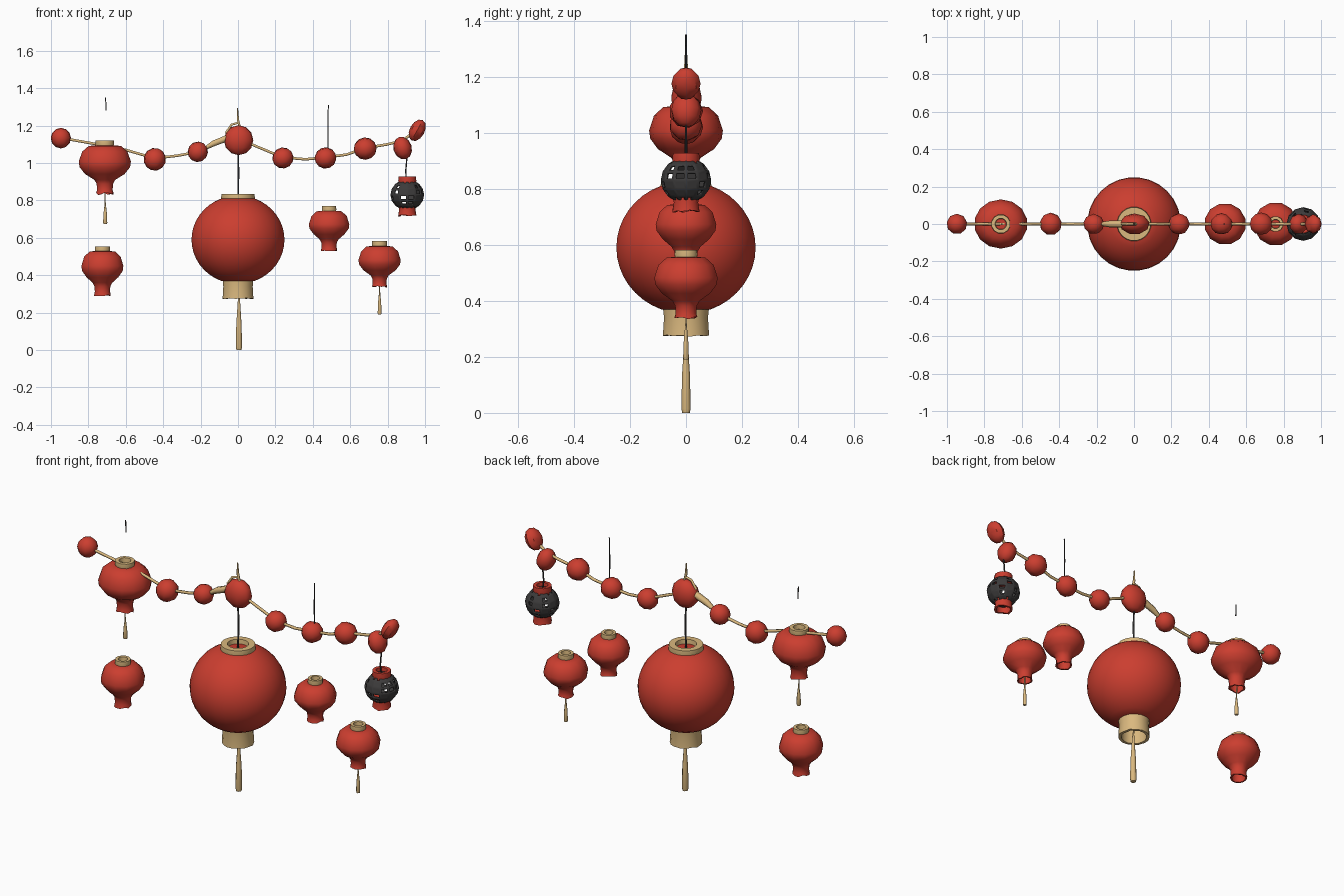
import bpy, bmesh, math, random
from mathutils import Vector

if "Cube" in bpy.data.objects:
    bpy.data.objects.remove(bpy.data.objects["Cube"])

random.seed(4)


def material(name, rgb):
    m = bpy.data.materials.new(name)
    m.diffuse_color = (*rgb, 1)
    m.use_nodes = True
    m.node_tree.nodes["Principled BSDF"].inputs["Base Color"].default_value = m.diffuse_color
    return m


RED = material("lantern red", (0.60, 0.048, 0.029))
GOLD = material("pale gold", (0.70, 0.48, 0.21))
DARK = material("charcoal", (0.045, 0.043, 0.043))


def finish(bm, name, mat, angle=50):
    me = bpy.data.meshes.new(name)
    bm.normal_update()
    bm.to_mesh(me)
    bm.free()
    me.materials.append(mat)
    ob = bpy.data.objects.new(name, me)
    bpy.context.collection.objects.link(ob)
    bpy.ops.object.select_all(action='DESELECT')
    ob.select_set(True)
    bpy.context.view_layer.objects.active = ob
    bpy.ops.object.shade_smooth_by_angle(angle=math.radians(angle))
    return ob


def lathe(name, profile, mat, x=0, sides=12, ragged=0.0):
    """Revolve (radius, z) points about the vertical line at x; ends are capped."""
    bm = bmesh.new()
    low = min(z for r, z in profile)
    wobble = [random.uniform(0, ragged) for _ in range(sides)]
    rings = []
    for r, z in profile:
        ring = []
        for i in range(sides):
            a = math.tau * (i + 0.5) / sides
            dz = wobble[i] if z < low + 0.002 else 0
            ring.append(bm.verts.new((x + r * math.cos(a), r * math.sin(a), z + dz)))
        rings.append(ring)
    for a, b in zip(rings, rings[1:]):
        for i in range(sides):
            j = (i + 1) % sides
            bm.faces.new((a[i], a[j], b[j], b[i]))
    bm.faces.new(rings[0])
    bm.faces.new(rings[-1])
    bmesh.ops.recalc_face_normals(bm, faces=bm.faces[:])
    return finish(bm, name, mat)


def cap(name, x, z0, z1, r, mat=GOLD, sides=12):
    # open collar: outer wall, rim, inner wall
    lathe(name, [(r * 0.95, z0), (r, z0 + 0.4 * (z1 - z0)), (r * 0.97, z1),
                 (r * 0.6, z1), (r * 0.55, z0 + 0.005)], mat, x, sides)


def tassel(name, x, z0, z1, r):
    h = z1 - z0
    lathe(name, [(r * 0.8, z0), (r, z0 + 0.05 * h), (r * 0.85, z0 + 0.45 * h),
                 (r * 0.45, z0 + 0.8 * h), (r * 0.25, z1)], GOLD, x, 8)


def strand(name, points, radius, mat, radii=None):
    cu = bpy.data.curves.new(name, 'CURVE')
    cu.dimensions = '3D'
    cu.bevel_depth = radius
    cu.bevel_resolution = 1
    cu.use_fill_caps = True
    sp = cu.splines.new('POLY')
    sp.points.add(len(points) - 1)
    for i, (x, z) in enumerate(points):
        sp.points[i].co = (x, 0, z, 1)
        sp.points[i].radius = radii[i] if radii else 1
    cu.materials.append(mat)
    ob = bpy.data.objects.new(name, cu)
    bpy.context.collection.objects.link(ob)


def bead(name, x, z, size, tilt=0):
    bm = bmesh.new()
    bmesh.ops.create_uvsphere(bm, u_segments=9, v_segments=6, radius=1)
    ob = finish(bm, name, RED, 40)
    ob.scale = size
    ob.location = (x, 0, z)
    ob.rotation_euler = (0, tilt, 0)
    return ob


def small_lantern(name, x, z0, z1, r, cap_r, neck_r, sides=12, depth=1.0):
    # z0 = bottom of neck, z1 = top of body
    h = z1 - z0
    prof = [(cap_r * 0.9, 1.0), (0.62 * r, 0.985), (0.87 * r, 0.87), (r, 0.67), (0.97 * r, 0.56),
            (0.76 * r, 0.42), (neck_r * 1.25, 0.30), (neck_r, 0.22), (neck_r * 0.95, 0.1),
            (neck_r * 1.05, 0.0), (neck_r * 0.85, 0.0), (neck_r * 0.8, 0.25)]
    ob = lathe(name + "_body", [(a, z0 + b * h) for a, b in prof], RED, x, sides, 0.012)
    ob.scale.y = depth
    cap(name + "_cap", x, z1 - 0.005, z1 + 0.025, cap_r)


# large centre lantern
CZ, A, B = 0.59, 0.25, 0.236
prof = []
for i in range(17):
    t = math.radians(69 - i * 138 / 16)
    prof.append((A * math.cos(t), CZ + B * math.sin(t)))
lathe("large_lantern_body", prof, RED, 0, 28)
cap("large_lantern_cap", 0, 0.79, 0.835, 0.092, sides=20)
lathe("large_lantern_collar", [(0.085, 0.385), (0.08, 0.34), (0.084, 0.272),
                               (0.068, 0.272), (0.066, 0.375)], GOLD, 0, 16, 0.008)
tassel("large_lantern_tassel", 0.005, 0.0, 0.30, 0.018)
strand("large_lantern_tassel_cord", [(0.004, 0.28), (0.0, 0.38)], 0.004, GOLD)
strand("large_lantern_cord", [(0, 0.78), (0.003, 0.95), (0, 1.08)], 0.005, DARK)

# small red lanterns
small_lantern("upper_left_lantern", -0.712, 0.83, 1.095, 0.143, 0.052, 0.045, 14, 0.92)
small_lantern("lower_left_lantern", -0.725, 0.288, 0.53, 0.116, 0.042, 0.044)
small_lantern("middle_right_lantern", 0.487, 0.528, 0.745, 0.112, 0.04, 0.043)
small_lantern("lower_right_lantern", 0.757, 0.332, 0.557, 0.117, 0.042, 0.04)
tassel("upper_left_tassel", -0.71, 0.675, 0.79, 0.012)
strand("upper_left_tassel_cord", [(-0.71, 0.78), (-0.715, 0.9)], 0.003, GOLD)
tassel("lower_right_tassel", 0.757, 0.19, 0.32, 0.011)
strand("lower_right_tassel_cord", [(0.757, 0.31), (0.757, 0.4)], 0.003, GOLD)

# pierced dark lantern with red caps
bm = bmesh.new()
bmesh.ops.create_uvsphere(bm, u_segments=12, v_segments=8, radius=0.09)
panels = [f for f in bm.faces if len(f.verts) == 4]
bmesh.ops.inset_individual(bm, faces=panels, thickness=0.011)
holes = [f for i, f in enumerate(panels) if i % 2 == 0]
bmesh.ops.delete(bm, geom=holes, context='FACES')
ob = finish(bm, "dark_lantern_body", DARK, 30)
ob.location = (0.905, 0, 0.83)
ob.scale.z = 0.92
mod = ob.modifiers.new("thickness", 'SOLIDIFY')
mod.thickness = 0.01
cap("dark_lantern_cap", 0.905, 0.888, 0.928, 0.05, RED)
lathe("dark_lantern_collar", [(0.048, 0.775), (0.045, 0.75), (0.05, 0.715),
                              (0.038, 0.715), (0.036, 0.77)], RED, 0.905, 12, 0.01)
strand("dark_lantern_cord", [(0.90, 0.89), (0.897, 0.96), (0.905, 1.05)], 0.004, DARK)

# garland rope and its thicker knot strands
strand("garland_rope", [(-0.95, 1.135), (-0.78, 1.105), (-0.6, 1.07), (-0.445, 1.025),
                        (-0.32, 1.04), (-0.215, 1.06), (-0.11, 1.11), (0, 1.13), (0.12, 1.08),
                        (0.24, 1.03), (0.36, 1.02), (0.47, 1.03), (0.58, 1.045), (0.68, 1.08),
                        (0.80, 1.10), (0.88, 1.12), (0.96, 1.18)], 0.008, GOLD)
strand("garland_knot", [(-0.19, 1.07), (-0.13, 1.105), (-0.04, 1.14)], 0.02, GOLD, [0.4, 0.9, 1])

# beads on the garland
for i, (x, z, r) in enumerate([(-0.947, 1.133, 0.055), (-0.445, 1.02, 0.061), (-0.215, 1.06, 0.055),
                               (0.24, 1.027, 0.057), (0.468, 1.027, 0.058), (0.68, 1.077, 0.061)]):
    bead(f"garland_bead_{i + 1}", x, z, (r, r, r), 0.3 * i)
bead("centre_bead", 0.003, 1.122, (0.08, 0.056, 0.08))
bead("right_bead", 0.88, 1.08, (0.05, 0.055, 0.062), -0.3)

# teardrop bead on the right end
bm = bmesh.new()
bmesh.ops.create_uvsphere(bm, u_segments=8, v_segments=6, radius=1)
for v in bm.verts:
    v.co = Vector((v.co.x * 0.04, v.co.y * 0.052, v.co.z * 0.062))
ob = finish(bm, "end_bead", RED, 40)
ob.location = (0.958, 0, 1.175)
ob.rotation_euler = (0, 0.5, 0)

# hook loop above the centre and thin hanging threads
strand("hook_loop", [(-0.065, 1.16), (-0.035, 1.205), (0.0, 1.215), (0.02, 1.18)], 0.007, GOLD)
strand("hook_stem", [(0.01, 1.19), (0.0, 1.23), (-0.003, 1.295)], 0.007, GOLD, [1, 1, 0.5])
strand("left_thread", [(-0.708, 1.35), (-0.705, 1.28)], 0.003, DARK)
strand("right_thread", [(0.483, 1.31), (0.48, 1.18), (0.482, 1.06)], 0.003, DARK)
